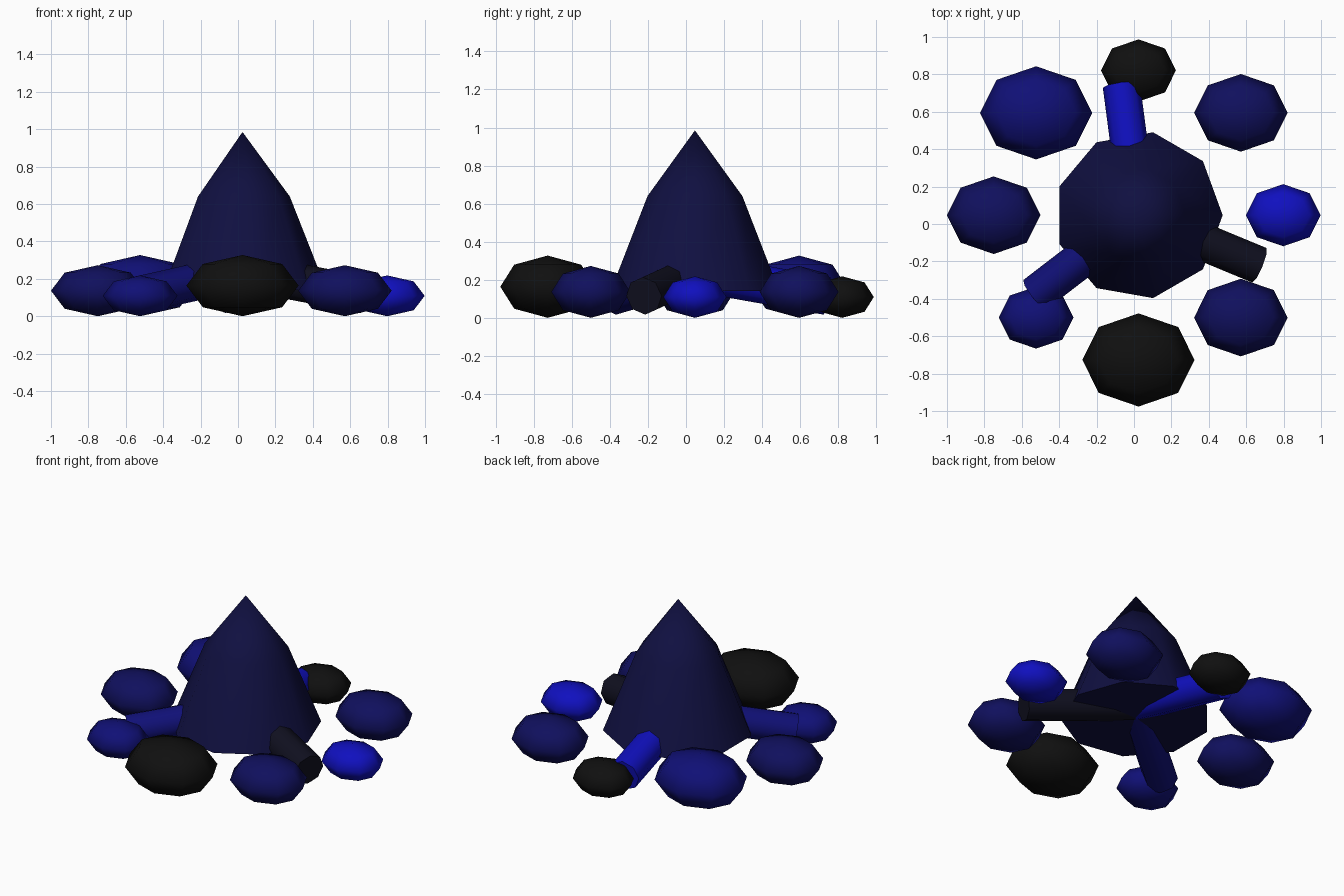
import bpy
import bmesh
import math
from mathutils import Vector

cube = bpy.data.objects.get("Cube")
if cube:
    bpy.data.objects.remove(cube, do_unlink=True)

CENTER = Vector((0.024, 0.047, 0))


def material(name, color):
    mat = bpy.data.materials.new(name)
    mat.use_nodes = True
    rgba = (*color, 1)
    mat.diffuse_color = rgba
    bsdf = mat.node_tree.nodes["Principled BSDF"]
    bsdf.inputs["Base Color"].default_value = rgba
    bsdf.inputs["Roughness"].default_value = 0.9
    return mat


BLACK = material("charcoal black", (0.005, 0.005, 0.005))
BRIGHT = material("bright blue", (0.005, 0.005, 0.52))
MEDIUM = material("medium navy", (0.005, 0.005, 0.18))
DARK = material("dark navy", (0.005, 0.005, 0.11))
DEEP = material("deep navy", (0.005, 0.005, 0.052))
INK = material("ink blue", (0.005, 0.005, 0.014))


def finish(obj, name, mat):
    obj.name = name
    obj.data.name = name
    obj.data.materials.append(mat)


def polar(radius, degrees, z):
    a = math.radians(degrees)
    return CENTER + Vector((radius * math.cos(a), radius * math.sin(a), z))


# Flame: nine-sided frustum topped by a cone
def make_flame(sides=9):
    bm = bmesh.new()
    rings = []
    for radius, z in ((0.45, 0.14), (0.253, 0.64)):
        rings.append([bm.verts.new(polar(radius, 360 * i / sides, z)) for i in range(sides)])
    tip = bm.verts.new(polar(0, 0, 0.985))
    low, high = rings
    for i in range(sides):
        j = (i + 1) % sides
        bm.faces.new((low[i], low[j], high[j], high[i]))
        bm.faces.new((high[i], high[j], tip))
    bm.faces.new(low[::-1])
    mesh = bpy.data.meshes.new("flame")
    bm.to_mesh(mesh)
    bm.free()
    obj = bpy.data.objects.new("flame", mesh)
    bpy.context.collection.objects.link(obj)
    bpy.ops.object.select_all(action='DESELECT')
    bpy.context.view_layer.objects.active = obj
    obj.select_set(True)
    bpy.ops.object.shade_smooth_by_angle(angle=math.radians(60))
    finish(obj, "flame", DEEP)


# Logs: sloping down and outward from inside the flame
def make_log(name, degrees, mat):
    inner, outer = polar(0, degrees, 0.238), polar(0.7, degrees, 0.115)
    axis = outer - inner
    bpy.ops.mesh.primitive_cylinder_add(vertices=8, radius=0.1, depth=axis.length,
                                        location=(inner + outer) / 2,
                                        rotation=axis.to_track_quat('Z', 'Y').to_euler())
    bpy.ops.object.shade_smooth_by_angle(angle=math.radians(60))
    finish(bpy.context.object, name, mat)


# Stones: flattened low-poly spheres resting on the ground
def make_stone(name, degrees, size, mat):
    height = size * 0.545
    bpy.ops.mesh.primitive_uv_sphere_add(segments=8, ring_count=4, radius=1,
                                         location=polar(0.774, degrees, height))
    obj = bpy.context.object
    obj.scale = (size, size * 0.83, height)
    bpy.ops.object.transform_apply(location=False, rotation=False, scale=True)
    bpy.ops.object.shade_smooth()
    finish(obj, name, mat)


make_flame()

for name, degrees, mat in (("back_log", 97.5, BRIGHT),
                           ("right_log", 217.5, MEDIUM),
                           ("left_log", 337.5, INK)):
    make_log(name, degrees, mat)

SMALL, MID, LARGE = 0.2, 0.25, 0.3
STONES = (("left_stone", SMALL, BRIGHT), ("back_left_stone", MID, DARK),
          ("back_stone", SMALL, BLACK), ("back_right_stone", LARGE, MEDIUM),
          ("right_stone", MID, DARK), ("front_right_stone", SMALL, MEDIUM),
          ("front_stone", LARGE, BLACK), ("front_left_stone", MID, DARK))
for i, (name, size, mat) in enumerate(STONES):
    make_stone(name, i * 45, size, mat)
